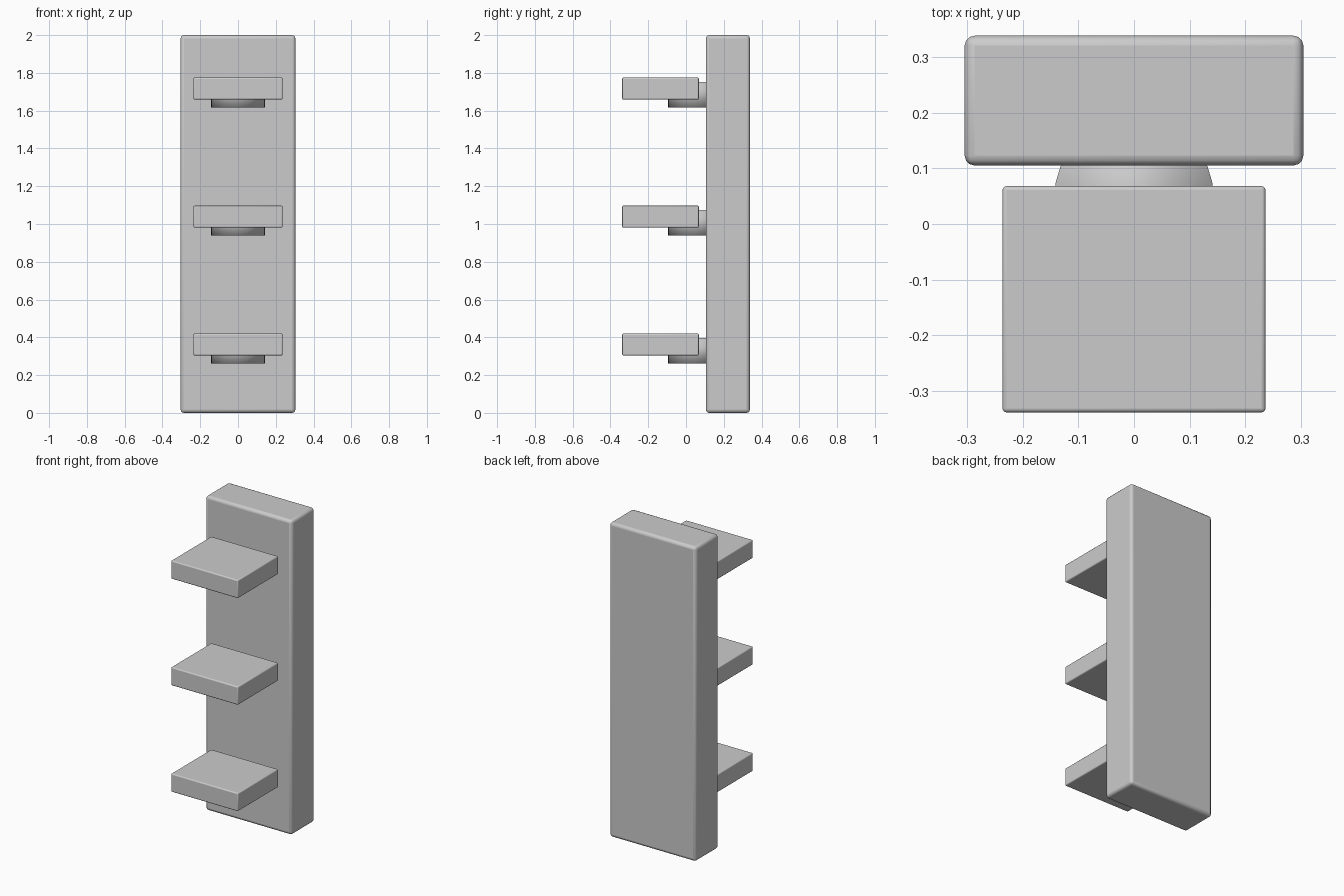
import bpy
import math

if "Cube" in bpy.data.objects:
    bpy.data.objects.remove(bpy.data.objects["Cube"])


def box(name, lo, hi, bevel):
    """Rounded box between two corners."""
    centre = [(a + b) / 2 for a, b in zip(lo, hi)]
    bpy.ops.mesh.primitive_cube_add(size=1, location=centre)
    obj = bpy.context.object
    obj.name = name
    obj.scale = [b - a for a, b in zip(lo, hi)]
    bpy.ops.object.transform_apply(location=False, rotation=False, scale=True)
    mod = obj.modifiers.new("Rounded edges", "BEVEL")
    mod.width = bevel
    mod.segments = 3
    bpy.ops.object.shade_smooth_by_angle(angle=math.radians(40))
    return obj


# Tall backing board
box("back_board", (-0.304, 0.105, 0.0), (0.304, 0.338, 2.0), 0.018)

# Three shelves, each on a round bracket that runs into the board
for i, z in enumerate((0.362, 1.039, 1.717), 1):
    box(f"shelf_{i}", (-0.236, -0.338, z - 0.058), (0.236, 0.068, z + 0.058), 0.007)

    bpy.ops.mesh.primitive_cylinder_add(
        vertices=32, radius=0.143, depth=0.134, location=(0, 0.048, z - 0.033))
    bpy.context.object.name = f"shelf_bracket_{i}"
    bpy.ops.object.shade_smooth()
